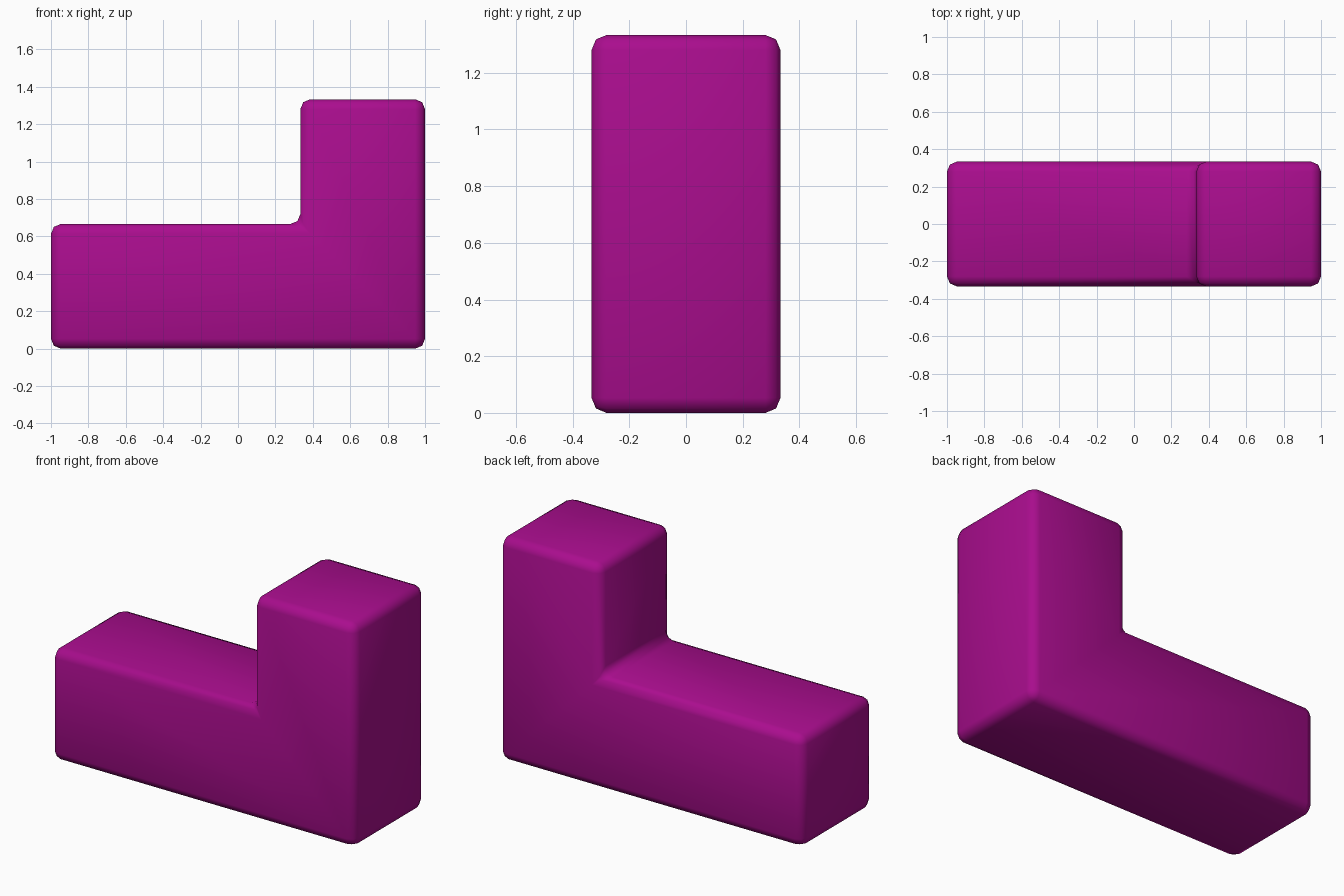
import bpy, bmesh
from mathutils import Vector

if "Cube" in bpy.data.objects:
    bpy.data.objects.remove(bpy.data.objects["Cube"])

U = 2 / 3  # size of one cube unit

# L-shaped profile in the XZ plane, three units long and two high
profile = [(-1, 0), (1, 0), (1, 2 * U), (1 - U, 2 * U), (1 - U, U), (-1, U)]
bm = bmesh.new()
face = bm.faces.new([bm.verts.new((x, -U / 2, z)) for x, z in profile])

# Extrude to the block depth
ext = bmesh.ops.extrude_face_region(bm, geom=[face], use_keep_orig=True)
new_verts = [g for g in ext["geom"] if isinstance(g, bmesh.types.BMVert)]
bmesh.ops.translate(bm, verts=new_verts, vec=Vector((0, U, 0)))
bmesh.ops.recalc_face_normals(bm, faces=bm.faces)

# Round every edge, including the inner corner
bmesh.ops.bevel(bm, geom=bm.edges[:], offset=0.053, segments=2, profile=0.5,
                affect='EDGES', clamp_overlap=True)
bmesh.ops.recalc_face_normals(bm, faces=bm.faces)
for f in bm.faces:
    f.smooth = True

mesh = bpy.data.meshes.new("l_block")
bm.to_mesh(mesh)
bm.free()
block = bpy.data.objects.new("l_block", mesh)
bpy.context.collection.objects.link(block)

# Magenta material
mat = bpy.data.materials.new("magenta")
mat.diffuse_color = (0.40, 0.004, 0.27, 1)
mat.use_nodes = True
mat.node_tree.nodes["Principled BSDF"].inputs["Base Color"].default_value = mat.diffuse_color
mesh.materials.append(mat)
